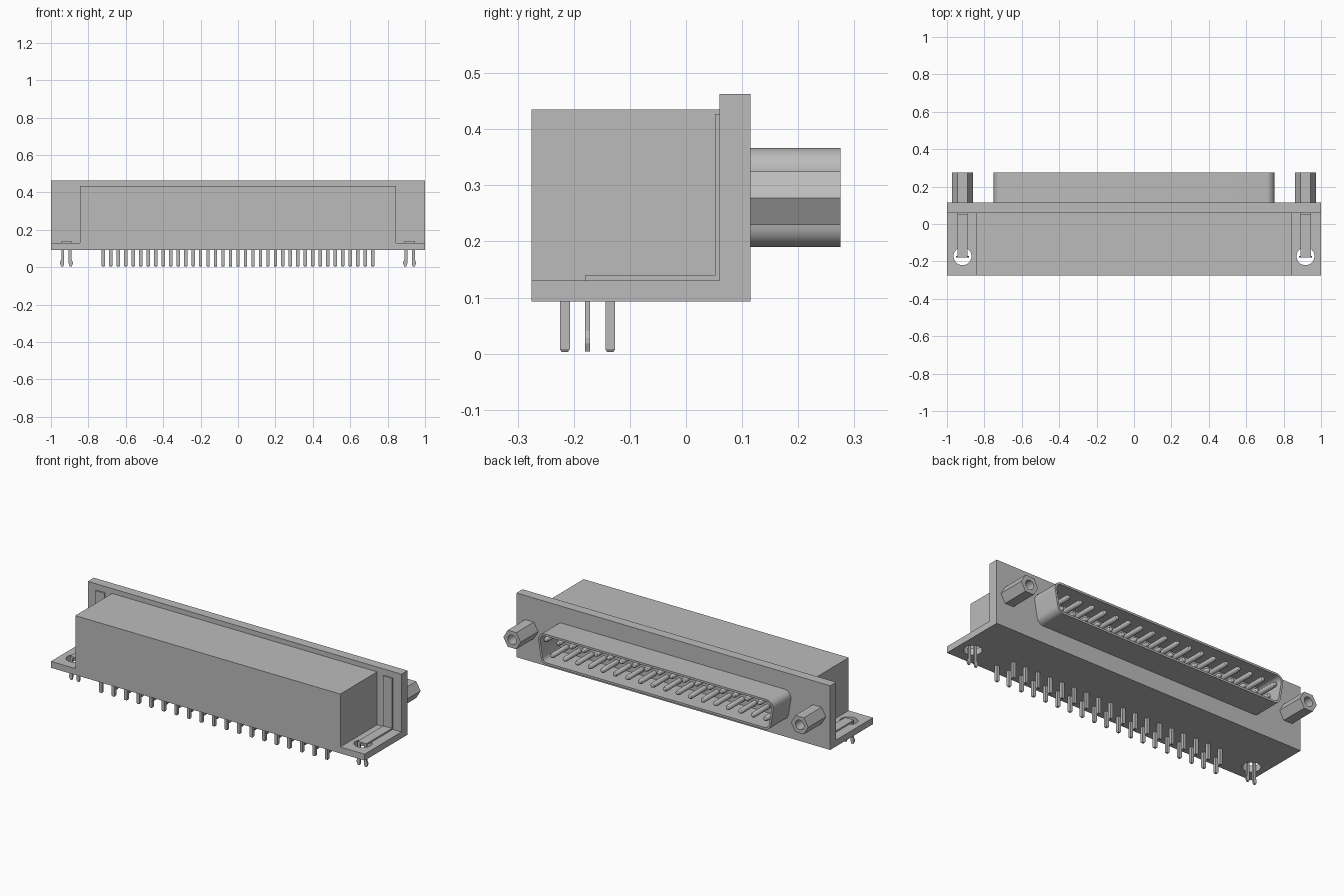
import bpy, bmesh, math
from mathutils import Matrix, Vector

if "Cube" in bpy.data.objects:
    bpy.data.objects.remove(bpy.data.objects["Cube"], do_unlink=True)

grey = bpy.data.materials.new("plain grey")
grey.use_nodes = True
grey.diffuse_color = (0.5, 0.5, 0.5, 1)
grey.node_tree.nodes["Principled BSDF"].inputs["Base Color"].default_value = (0.5, 0.5, 0.5, 1)


def finish(name, bm, smooth=False):
    bmesh.ops.recalc_face_normals(bm, faces=bm.faces)
    mesh = bpy.data.meshes.new(name)
    bm.to_mesh(mesh)
    bm.free()
    mesh.materials.append(grey)
    obj = bpy.data.objects.new(name, mesh)
    bpy.context.collection.objects.link(obj)
    if smooth:
        bpy.ops.object.select_all(action='DESELECT')
        obj.select_set(True)
        bpy.context.view_layer.objects.active = obj
        bpy.ops.object.shade_smooth_by_angle(angle=math.radians(32))
    return obj


def box(name, lo, hi):
    bm = bmesh.new()
    bmesh.ops.create_cube(bm, size=1)
    for v in bm.verts:
        v.co = Vector([(a + b) / 2 + c * (b - a) for a, b, c in zip(lo, hi, v.co)])
    return finish(name, bm)


def prism(name, points, axis, start, end):
    """Extrude a closed outline along x (outline in yz) or y (outline in xz)."""
    bm = bmesh.new()
    place = (lambda p, d: (d, p[0], p[1])) if axis == 'x' else (lambda p, d: (p[0], d, p[1]))
    face = bm.faces.new([bm.verts.new(place(p, start)) for p in points])
    out = bmesh.ops.extrude_face_region(bm, geom=[face])
    move = Vector(place((0, 0), end - start))
    bmesh.ops.translate(bm, vec=move, verts=[v for v in out['geom'] if isinstance(v, bmesh.types.BMVert)])
    return finish(name, bm)


def rods(name, centres, rings, sides, axis='z', turn=0.0, smooth=False):
    """Capped rods from (distance, radius) rings, one at each centre."""
    bm = bmesh.new()
    rot = Matrix.Rotation(-math.pi / 2, 4, 'X') if axis == 'y' else Matrix()
    for centre in centres:
        loops = []
        for d, r in rings:
            angles = [turn + math.tau * i / sides for i in range(sides)]
            loops.append([bm.verts.new(Vector(centre) + rot @ Vector((r * math.cos(a), r * math.sin(a), d)))
                          for a in angles])
        for a, b in zip(loops, loops[1:]):
            for i in range(sides):
                j = (i + 1) % sides
                bm.faces.new((a[i], a[j], b[j], b[i]))
        bm.faces.new(loops[0])
        bm.faces.new(loops[-1])
    return finish(name, bm, smooth)


def cut(obj, cutter):
    cutter.hide_render = True
    mod = obj.modifiers.new("cut", 'BOOLEAN')
    mod.operation = 'DIFFERENCE'
    mod.solver = 'EXACT'
    mod.object = cutter
    bpy.context.view_layer.objects.active = obj
    bpy.ops.object.modifier_apply(modifier=mod.name)
    bpy.data.objects.remove(cutter, do_unlink=True)


LOCK_X, LOCK_Y, BASE, FRONT, BACK = 0.917, -0.172, 0.13, -0.275, 0.115

# Angled base and back panel, with a round hole at each end
bracket = prism("base_and_panel", [(FRONT, 0.093), (BACK, 0.093), (BACK, 0.463), (0.06, 0.463),
                                   (0.06, BASE), (FRONT, BASE)], 'x', -1, 1)
cut(bracket, rods("hole_cutter", [(s * LOCK_X, LOCK_Y, 0) for s in (-1, 1)],
                  [(0.05, 0.048), (0.2, 0.048)], 32))

# Main housing
box("housing", (-0.845, FRONT, BASE), (0.845, 0.06, 0.435))

# Hollow shell, wider along the top
def shell_loop(radius, corner=0.042, slant=math.radians(10), steps=8):
    top, bottom = 0.366 - corner, 0.19 + corner
    wide = 0.75 - corner
    narrow = wide - (top - bottom) * math.tan(slant)
    right = []
    for cx, cz, a0, a1 in ((narrow, bottom, -math.pi / 2, -slant), (wide, top, -slant, math.pi / 2)):
        for i in range(steps + 1):
            a = a0 + (a1 - a0) * i / steps
            right.append((cx + radius * math.cos(a), cz + radius * math.sin(a)))
    return right + [(-x, z) for x, z in reversed(right)]


bm = bmesh.new()
loops = [[bm.verts.new((x, y, z)) for x, z in shell_loop(r)]
         for r, y in ((0.042, BACK), (0.042, 0.275), (0.03, 0.275), (0.03, BACK))]
for a, b in zip(loops, loops[1:]):
    for i in range(len(a)):
        j = (i + 1) % len(a)
        bm.faces.new((a[i], a[j], b[j], b[i]))
finish("shell", bm, smooth=True)

# Contact pins in the shell and solder legs below, in staggered rows
PITCH = 0.08
long_row = [(i - 9) * PITCH for i in range(19)]
short_row = [(i - 8.5) * PITCH for i in range(18)]
rods("contact_pins", [(x, 0, 0.319) for x in long_row] + [(x, 0, 0.237) for x in short_row],
     [(0.11, 0.0145), (0.242, 0.0145), (0.25, 0.011), (0.254, 0.005)], 12, 'y', smooth=True)
rods("solder_legs", [(x, -0.216, 0) for x in long_row] + [(x, -0.135, 0) for x in short_row],
     [(0.003, 0.008), (0.008, 0.0125), (0.1, 0.0125)], 4, turn=math.pi / 4)

for side, label in ((1, "left"), (-1, "right")):
    cx = side * LOCK_X
    # Hexagonal standoff with a bore
    nut = rods(label + "_standoff", [(cx, 0, 0.277)], [(BACK, 0.055), (0.275, 0.055)], 6, 'y')
    cut(nut, rods("bore_cutter", [(cx, 0, 0.277)], [(0.14, 0.027), (0.3, 0.027)], 24, 'y'))

    # Bent metal strip on the panel and base
    prism(label + "_strip", [(0.06, 0.427), (0.052, 0.427), (0.052, 0.139), (-0.18, 0.139),
                             (-0.18, BASE), (0.06, BASE)], 'x', cx - 0.028, cx + 0.028)

    # Pair of barbed board lock prongs
    for way, end in ((1, "outer"), (-1, "inner")):
        prong = [(0.012, 0.135), (0.012, 0.02), (0.017, 0.004), (0.028, 0.004),
                 (0.034, 0.018), (0.034, 0.028), (0.028, 0.04), (0.028, 0.135)]
        prism(label + "_" + end + "_prong", [(cx + side * way * x, z) for x, z in prong],
              'y', -0.18, -0.171)
